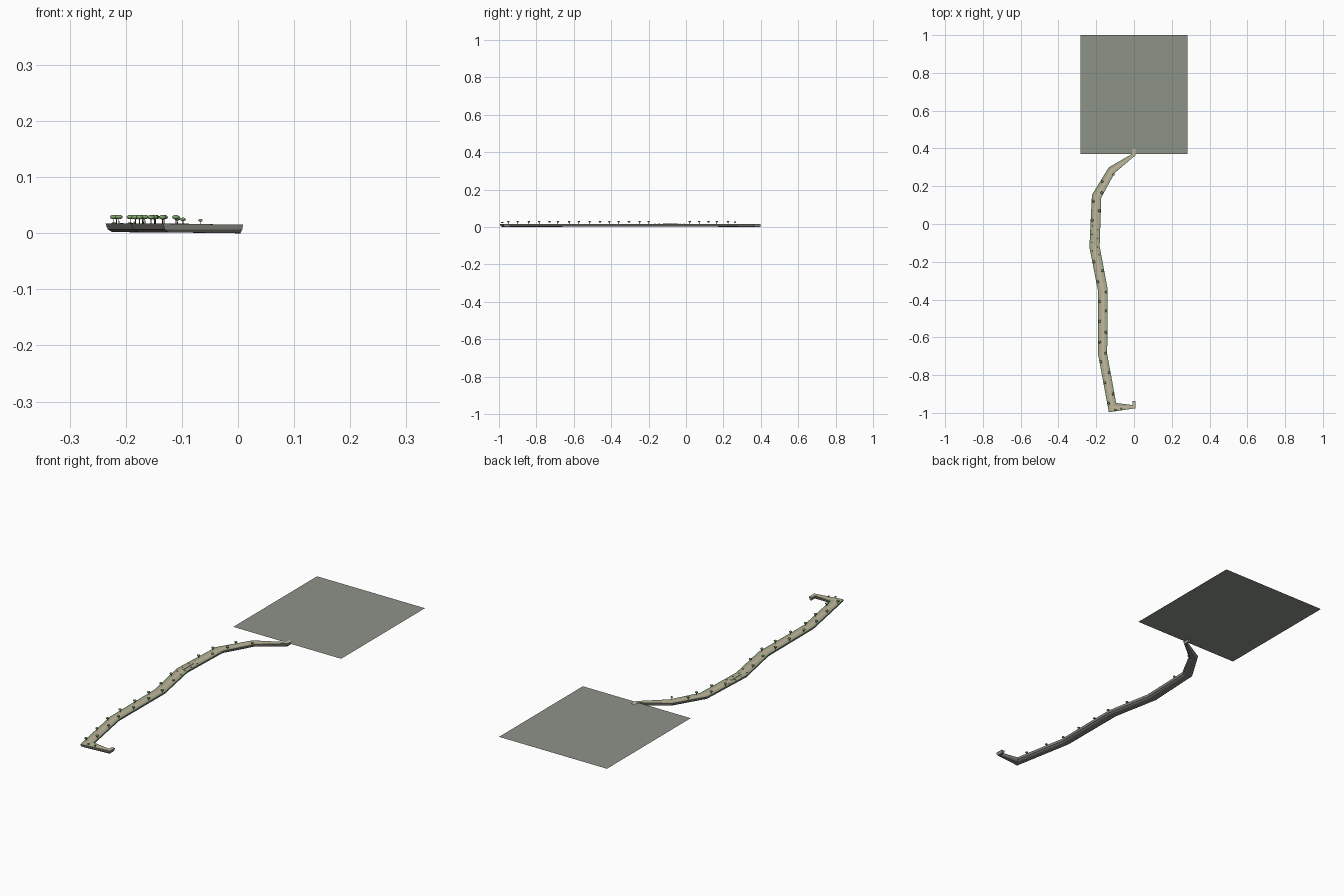
import bpy, bmesh, math
from mathutils import Vector, Matrix

if "Cube" in bpy.data.objects:
    bpy.data.objects.remove(bpy.data.objects["Cube"])


def srgb(r, g, b):
    return [((c / 255 + 0.055) / 1.055) ** 2.4 for c in (r, g, b)] + [1]


def material(name, *rgb):
    m = bpy.data.materials.new(name)
    m.diffuse_color = srgb(*rgb)
    m.use_nodes = True
    m.node_tree.nodes["Principled BSDF"].inputs["Base Color"].default_value = m.diffuse_color
    return m


PLAZA = material("grey green paving", 141, 147, 137)
GRASS = material("grass green", 134, 162, 122)
FIELD = material("olive lawn", 176, 175, 144)
PATH = material("tan path", 200, 184, 163)
STONE = material("grey stone", 136, 135, 129)
LEAF = material("leaf green", 128, 164, 108)
BARK = material("brown bark", 104, 88, 72)
SHRUB = material("shrub green", 104, 134, 92)


def make(name, bm, mats, smooth=False):
    me = bpy.data.meshes.new(name)
    bm.to_mesh(me)
    bm.free()
    for m in mats:
        me.materials.append(m)
    for p in me.polygons:
        p.use_smooth = smooth
    ob = bpy.data.objects.new(name, me)
    bpy.context.collection.objects.link(ob)
    return ob


# Large thin square deck at the back
bm = bmesh.new()
bm.faces.new([bm.verts.new(p) for p in
              ((-.284, .37, .014), (.284, .37, .014), (.284, 1, .014), (-.284, 1, .014))])
make("square_deck", bm, [PLAZA])

# Centre line of the winding walkway: x, y, half width
NODES = [(0, .397, .008), (0, .368, .008), (-.118, .285, .021), (-.198, .147, .025),
         (-.209, -.12, .027), (-.165, -.35, .026), (-.166, -.69, .024),
         (-.114, -.972, .0235), (0, -.967, .009), (0, -.937, .008)]
PTS = [Vector(n[:2]) for n in NODES]


def miter(i):
    """Sideways vector at a node, lengthened so the strip keeps its width."""
    a = (PTS[i] - PTS[max(i - 1, 0)])
    b = (PTS[min(i + 1, len(PTS) - 1)] - PTS[i])
    a = a.normalized() if a.length else b.normalized()
    b = b.normalized() if b.length else a
    n = Vector((-(a + b).y, (a + b).x)).normalized()
    return n / max(n.dot(Vector((-a.y, a.x))), .5)


def top_z(hw):
    return .0152 + .0022 * min(max((hw - .008) / .018, 0), 1)


# Walkway body with stone sides that turn under, and a banded top
bm = bmesh.new()
rings = []
for i, (x, y, hw) in enumerate(NODES):
    side, z = miter(i), top_z(hw)
    low, mid = max(hw - .012, hw * .5), hw * .86
    floor = .002 * min(max((hw - .008) / .018, 0), 1)
    section = [(f * hw, z - (.0006 if abs(f) < .5 else 0)) for f in (-1, -.76, -.3, .3, .76, 1)]
    section += [(mid, .007), (low, floor), (-low, floor), (-mid, .007)]
    rings.append([bm.verts.new((x + side.x * o, y + side.y * o, h)) for o, h in section])

BANDS = [0, 1, 2, 1, 0, 3, 3, 3, 3, 3]
for i in range(len(rings) - 1):
    for k in range(10):
        j = (k + 1) % 10
        f = bm.faces.new((rings[i][k], rings[i][j], rings[i + 1][j], rings[i + 1][k]))
        f.material_index = BANDS[k]
        if k < 5 and (i == 0 or i >= len(rings) - 2):     # paved landings at both tips
            f.material_index = 2
for r in (rings[0], rings[-1]):
    bm.faces.new(r).material_index = 3
bmesh.ops.recalc_face_normals(bm, faces=bm.faces)
make("walkway", bm, [GRASS, FIELD, PATH, STONE])


def along(y):
    """Centre x and half width of the long part of the walkway at a given y."""
    for (x0, y0, w0), (x1, y1, w1) in zip(NODES[1:7], NODES[2:8]):
        if y1 <= y <= y0:
            t = (y - y0) / (y1 - y0)
            return x0 + t * (x1 - x0), w0 + t * (w1 - w0)
    return NODES[7][0], NODES[7][2]


def crown(bm, x, y, z, r, h):
    bmesh.ops.create_uvsphere(bm, u_segments=10, v_segments=6, radius=1,
                              matrix=Matrix.Translation((x, y, z)) @ Matrix.Diagonal((r, r, h, 1)))


def tree(bm, x, y, z, s):
    """Umbrella-shaped tree: thin trunk and flattened crown."""
    r = bmesh.ops.create_cone(bm, cap_ends=True, segments=6, radius1=.001 * s, radius2=.0007 * s,
                              depth=.011 * s, matrix=Matrix.Translation((x, y, z + .005 * s)))
    for f in {f for v in r["verts"] for f in v.link_faces}:
        f.material_index = 1
    crown(bm, x, y, z + .0125 * s, .0072 * s, .004 * s)


# Trees alternating between the two edges
bm = bmesh.new()
ROWS = [-.95, -.90, -.84, -.785, -.73, -.685, -.625, -.573, -.515, -.46, -.41,
        -.36, -.305, -.248, -.2, .02, .07, .12, .165, .225]
for i, y in enumerate(ROWS):
    x, hw = along(y)
    sign = -1 if i % 2 == 0 else 1
    if y > 0:
        sign = -sign
    tree(bm, x + sign * hw * .7, y, top_z(hw) - .001, 1)
for x, y, s in ((-.108, .262, .85), (-.098, -.984, .75), (-.067, -.978, .6)):
    tree(bm, x, y, .0155, s)
make("umbrella_trees", bm, [LEAF, BARK], smooth=True)

# Low shrubs and a thin planter in the widest stretch
bm = bmesh.new()
for i in range(8):
    y = -.165 + i * .022
    x, hw = along(y)
    crown(bm, x + (-.55 if i % 2 else .55) * hw, y, .0172, .003, .002)
make("low_shrubs", bm, [SHRUB], smooth=True)

bm = bmesh.new()
bmesh.ops.create_cube(bm, size=1, matrix=Matrix.Translation((-.2075, -.08, .0172)) @
                      Matrix.Diagonal((.006, .075, .003, 1)))
make("planter", bm, [FIELD])
